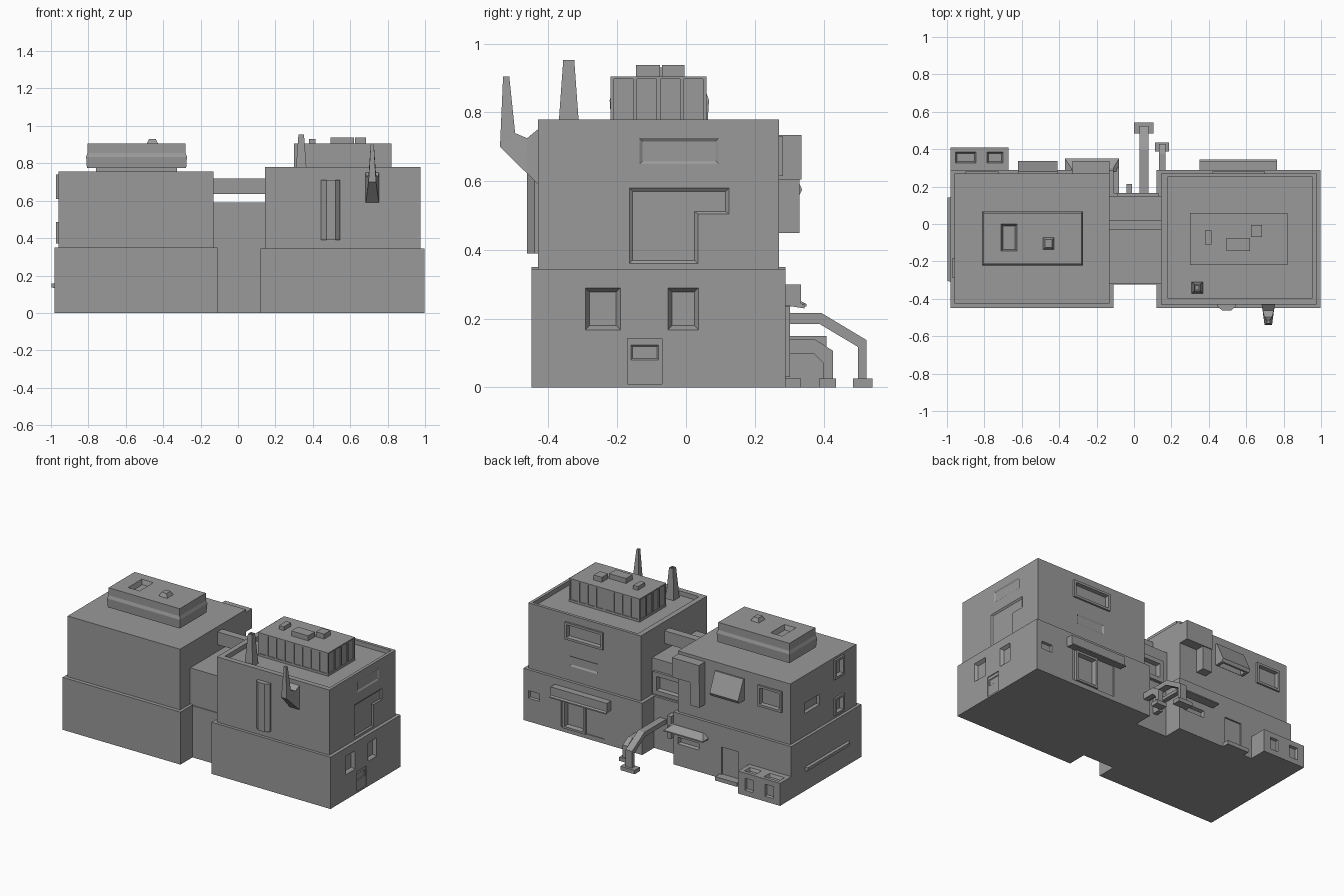
import bpy, bmesh

# ---------- helpers ----------
grey = bpy.data.materials.new("dark_grey")
grey.diffuse_color = (0.32, 0.32, 0.32, 1)

def loft(name, rings):
    """Closed solid through a list of equal-length point rings."""
    bm = bmesh.new()
    vs = [[bm.verts.new(p) for p in r] for r in rings]
    n = len(rings[0])
    bm.faces.new(vs[0])
    bm.faces.new(vs[-1])
    for a, b in zip(vs, vs[1:]):
        for i in range(n):
            j = (i + 1) % n
            bm.faces.new((a[i], a[j], b[j], b[i]))
    bmesh.ops.recalc_face_normals(bm, faces=bm.faces)
    me = bpy.data.meshes.new(name)
    bm.to_mesh(me)
    bm.free()
    me.materials.append(grey)
    ob = bpy.data.objects.new(name, me)
    bpy.context.collection.objects.link(ob)
    return ob

def rect(x0, x1, y0, y1, z):
    return [(x0, y0, z), (x1, y0, z), (x1, y1, z), (x0, y1, z)]

def box(name, x0, x1, y0, y1, z0, z1, t=0):
    return loft(name, [rect(x0, x1, y0, y1, z0), rect(x0 + t, x1 - t, y0 + t, y1 - t, z1)])

def prism(name, x0, x1, yz):
    return loft(name, [[(x, y, z) for y, z in yz] for x in (x0, x1)])

def on_face(face, base, u, v, d):
    return {'back': (u, base + d, v), 'front': (u, base - d, v), 'right': (base + d, u, v),
            'left': (base - d, u, v), 'top': (u, v, base + d)}[face]

def face_rect(face, base, u0, u1, v0, v1, d, t=0):
    pts = [(u0 + t, v0 + t), (u1 - t, v0 + t), (u1 - t, v1 - t), (u0 + t, v1 - t)]
    return [on_face(face, base, u, v, d) for u, v in pts]

def cut(obs, cutter):
    """Subtract the cutter from each object, then discard it."""
    for ob in obs:
        m = ob.modifiers.new("cut", 'BOOLEAN')
        m.operation, m.solver, m.object = 'DIFFERENCE', 'EXACT', cutter
        dg = bpy.context.evaluated_depsgraph_get()
        me = bpy.data.meshes.new_from_object(ob.evaluated_get(dg))
        ob.modifiers.clear()
        ob.data = me
    bpy.data.objects.remove(cutter)

def recess(obs, face, base, u0, u1, v0, v1, depth=0.02, t=0.008):
    e = min(0.02, depth)
    k = -t * e / depth
    cut(obs, loft("cutter", [face_rect(face, base, u0, u1, v0, v1, e, k),
                             face_rect(face, base, u0, u1, v0, v1, -depth, t)]))

def framed(name, body, face, base, u0, u1, v0, v1, out=0.012, w=0.016):
    """Raised window frame with an opening sunk into the wall."""
    fr = loft(name, [face_rect(face, base, u0, u1, v0, v1, -0.005),
                     face_rect(face, base, u0, u1, v0, v1, out)])
    cut([fr, body], loft("cutter", [face_rect(face, base, u0 + w, u1 - w, v0 + w, v1 - w, 0.03, -0.004),
                                    face_rect(face, base, u0 + w, u1 - w, v0 + w, v1 - w, -0.012, 0.003)]))

# ---------- main volumes ----------
lb = box("left_base", -0.98, -0.11, -0.45, 0.29, 0, 0.35)
lu = box("left_upper_storey", -0.96, -0.13, -0.425, 0.27, 0.345, 0.755)
rb = box("right_base", 0.12, 0.998, -0.45, 0.29, 0, 0.345)
ru = box("right_upper_storey", 0.145, 0.975, -0.43, 0.27, 0.34, 0.78)
link = box("connector", -0.14, 0.15, -0.318, 0.15, 0.0, 0.59)
box("connector_base", -0.12, 0.13, -0.323, 0.165, 0, 0.345)
box("connector_bridge", -0.14, 0.155, -0.03, 0.02, 0.635, 0.72)
recess([ru], 'top', 0.78, 0.18, 0.955, -0.395, 0.25, 0.03, 0)

# ---------- left roof unit ----------
def lring(g, z):
    return rect(-0.805 - g, -0.28 + g, -0.215 - g, 0.06 + g, z)
lr = loft("left_roof_unit", [lring(-0.045, 0.75), lring(-0.045, 0.775), lring(0.003, 0.775),
                             lring(0.007, 0.835), lring(0, 0.855), lring(0, 0.905)])
recess([lr], 'top', 0.905, -0.71, -0.625, -0.145, 0.0, 0.03, 0.01)
box("left_roof_vent", -0.49, -0.425, -0.14, -0.07, 0.9, 0.93, 0.014)

# ---------- right roof unit with panelled sides ----------
rr = box("right_roof_unit", 0.30, 0.82, -0.22, 0.06, 0.745, 0.905)
for face, base, a, b, n in (('front', -0.22, 0.305, 0.815, 8), ('back', 0.06, 0.305, 0.815, 8),
                            ('left', 0.30, -0.216, 0.056, 4), ('right', 0.82, -0.216, 0.056, 4)):
    s = (b - a) / n
    for i in range(n):
        recess([rr], face, base, a + i * s + 0.006, a + (i + 1) * s - 0.006, 0.765, 0.897, 0.005, 0)
for x0, x1, y0, y1, z in ((0.38, 0.415, -0.11, -0.035, 0.93), (0.495, 0.62, -0.145, -0.075, 0.938),
                          (0.625, 0.685, -0.07, -0.005, 0.938)):
    box("roof_box", x0, x1, y0, y1, 0.9, z)

# ---------- chimneys and front wall column ----------
ch = box("roof_chimney", 0.308, 0.368, -0.372, -0.31, 0.745, 0.953, 0.015)
recess([ch], 'top', 0.953, 0.33, 0.346, -0.35, -0.332, 0.02, 0)

def wring(w, pts):
    return [(0.718 + s * w, y, z) for s, (y, z) in zip((-1, 1, 1, -1), (pts[0], pts[0], pts[1], pts[1]))]
loft("wall_chimney", [wring(0.038, [(-0.42, 0.58), (-0.42, 0.76)]),
                      wring(0.03, [(-0.465, 0.625), (-0.462, 0.725)]),
                      wring(0.02, [(-0.541, 0.70), (-0.497, 0.74)]),
                      wring(0.008, [(-0.532, 0.905), (-0.514, 0.905)])])
loft("front_wall_column", [[(0.445, -0.42, z), (0.445, -0.44, z), (0.472, -0.462, z), (0.52, -0.462, z),
                            (0.545, -0.44, z), (0.545, -0.42, z)] for z in (0.39, 0.71)])

# ---------- right side recesses ----------
recess([ru], 'right', 0.975, -0.135, 0.095, 0.65, 0.725, 0.006, 0.009)
l_out = [(-0.165, 0.36), (0.035, 0.36), (0.035, 0.505), (0.125, 0.505), (0.125, 0.58), (-0.165, 0.58)]
l_in = [(-0.155, 0.37), (0.025, 0.37), (0.025, 0.512), (0.115, 0.512), (0.115, 0.57), (-0.155, 0.57)]
cut([ru], loft("cutter", [[(x, y, z) for y, z in r] for x, r in
                          ((0.99, l_out), (0.975, l_out), (0.967, l_in))]))
for y in (-0.293, -0.053):
    recess([rb], 'right', 0.998, y, y + (0.103 if y < -0.1 else 0.09), 0.167, 0.29, 0.02, 0.013)
recess([rb], 'right', 0.998, -0.17, -0.07, 0.01, 0.143, 0.005, 0)
recess([rb], 'right', 0.993, -0.16, -0.08, 0.08, 0.123, 0.004, 0.004)

# ---------- left side windows and bar ----------
framed("left_side_window_upper", lu, 'left', -0.96, -0.285, -0.185, 0.61, 0.74)
framed("left_side_window_lower", lu, 'left', -0.96, -0.285, -0.185, 0.37, 0.485)
recess([lu], 'left', -0.96, -0.035, 0.12, 0.50, 0.57, 0.015, 0.01)
loft("left_side_bar", [face_rect('left', -0.975, -0.31, 0.145, 0.132, 0.16, 0),
                       face_rect('left', -0.975, -0.305, 0.14, 0.136, 0.156, 0.023)])

# ---------- back of the right building ----------
framed("back_window_right", ru, 'back', 0.27, 0.42, 0.70, 0.615, 0.73)
recess([ru], 'back', 0.27, 0.46, 0.67, 0.44, 0.51, 0.006, 0.01)
recess([rb], 'back', 0.29, 0.88, 0.96, 0.155, 0.205, 0.015, 0.004)
recess([rb], 'back', 0.29, 0.40, 0.72, 0.03, 0.24, 0.006, 0)
framed("back_door_right", rb, 'back', 0.284, 0.535, 0.70, 0.03, 0.235, 0.018)
prism("back_awning_right", 0.35, 0.765, [(0.28, 0.24), (0.345, 0.23), (0.345, 0.238),
                                         (0.335, 0.245), (0.335, 0.30), (0.28, 0.30)])

# ---------- back of the left building ----------
framed("back_window_left", lu, 'back', 0.27, -0.90, -0.725, 0.55, 0.69)
hood = prism("window_hood", -0.62, -0.41, [(0.26, 0.70), (0.28, 0.70), (0.338, 0.575),
                                           (0.328, 0.555), (0.26, 0.555)])
cut([hood], box("cutter", -0.60, -0.43, 0.272, 0.315, 0.54, 0.59))
box("corner_block_upper", -0.33, -0.131, 0.2, 0.336, 0.605, 0.735)
box("corner_block_lower", -0.33, -0.26, 0.26, 0.33, 0.45, 0.606)
recess([lb], 'back', 0.29, -0.30, -0.145, 0.145, 0.19, 0.02, 0.006)
recess([lb], 'back', 0.29, -0.59, -0.465, 0.025, 0.21, 0.01, 0)
box("back_step", -0.61, -0.45, 0.28, 0.335, 0, 0.026)
# corner awning wraps the edge of the base
loft("corner_awning_back", [rect(-0.37, -0.08, 0.28, 0.35, 0.235), rect(-0.37, -0.08, 0.28, 0.35, 0.243),
                            rect(-0.335, -0.11, 0.28, 0.30, 0.268)])
box("corner_awning_side", -0.115, -0.08, 0.16, 0.30, 0.235, 0.255)

# ---------- annex ----------
an = box("annex", -0.98, -0.67, 0.28, 0.408, 0, 0.15)
for a, b in ((-0.955, -0.845), (-0.785, -0.70)):
    recess([an], 'top', 0.15, a, b, 0.325, 0.385, 0.02, 0.008)
for a, b in ((-0.93, -0.87), (-0.78, -0.72)):
    recess([an], 'back', 0.408, a, b, 0.035, 0.115, 0.015, 0.005)

# ---------- connector back window and pipes ----------
framed("connector_window", link, 'back', 0.15, -0.09, 0.13, 0.36, 0.51, 0.016, 0.03)
box("connector_small_pipe", -0.04, -0.01, 0.14, 0.215, 0.12, 0.27)
prism("large_pipe", 0.03, 0.078, [(0.14, 0.185), (0.388, 0.185), (0.50, 0.118), (0.50, 0.02),
                                  (0.525, 0.02), (0.525, 0.138), (0.395, 0.216), (0.14, 0.216)])
box("large_pipe_foot", 0.0, 0.105, 0.485, 0.542, 0, 0.026)
prism("small_pipe", 0.133, 0.168, [(0.27, 0.098), (0.372, 0.098), (0.40, 0.07), (0.40, 0.02),
                                   (0.427, 0.02), (0.427, 0.107), (0.375, 0.14), (0.27, 0.14)])
box("small_pipe_foot", 0.113, 0.187, 0.387, 0.437, 0, 0.026)
